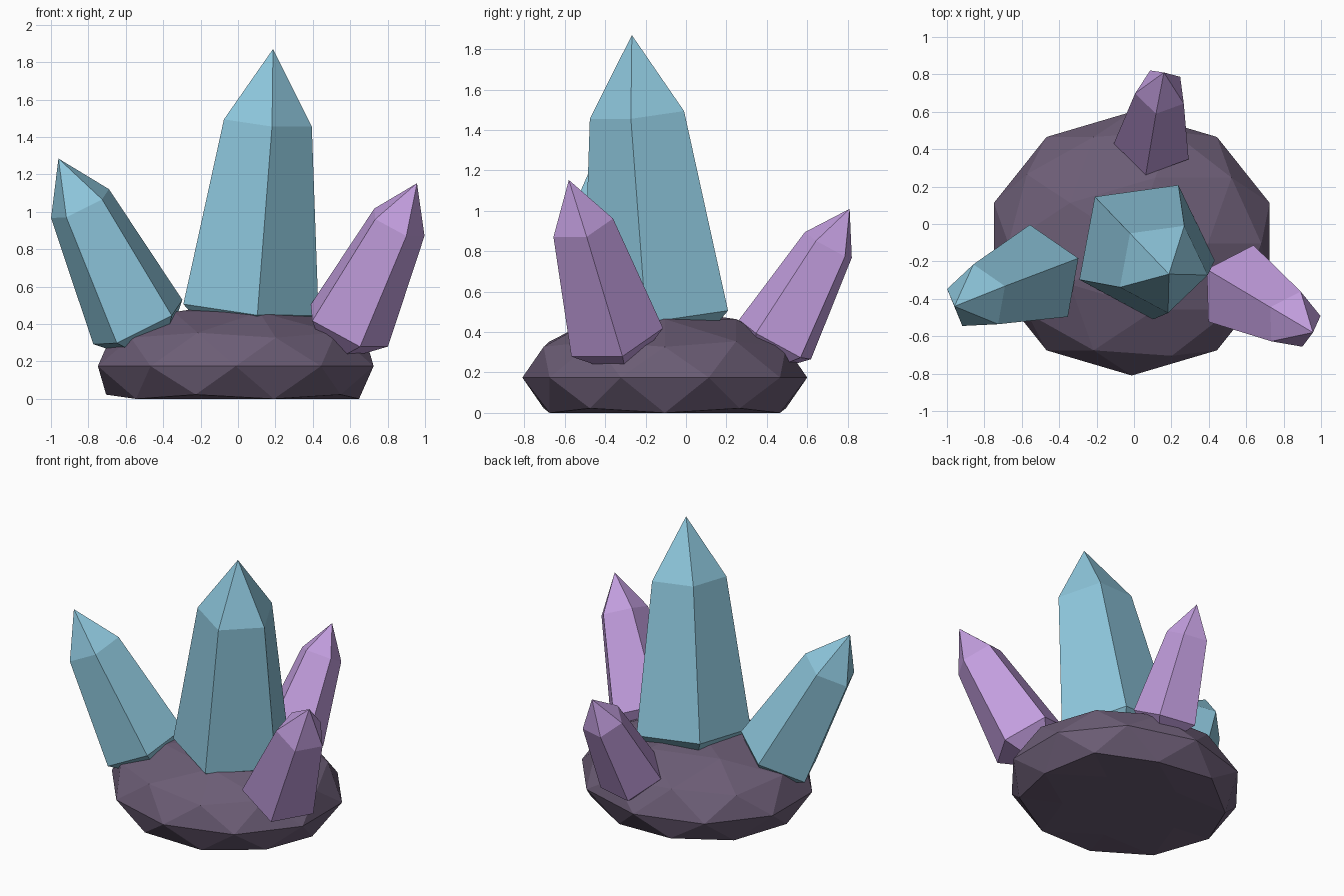
import bpy, bmesh, math
from mathutils import Vector

if "Cube" in bpy.data.objects:
    bpy.data.objects.remove(bpy.data.objects["Cube"])


def material(name, rgb):
    m = bpy.data.materials.new(name)
    m.diffuse_color = (*rgb, 1)
    m.use_nodes = True
    m.node_tree.nodes["Principled BSDF"].inputs["Base Color"].default_value = m.diffuse_color
    return m


BLUE = material("blue_crystal", (0.27, 0.57, 0.72))
PURPLE = material("purple_crystal", (0.54, 0.34, 0.73))
STONE = material("stone", (0.15, 0.11, 0.18))


def add_object(name, bm, mat):
    bmesh.ops.recalc_face_normals(bm, faces=bm.faces)
    mesh = bpy.data.meshes.new(name)
    bm.to_mesh(mesh)
    bm.free()
    mesh.materials.append(mat)
    obj = bpy.data.objects.new(name, mesh)
    bpy.context.collection.objects.link(obj)


def crystal(name, mat, base, tip, corner, radius, sides=5):
    """Pointed prism: widest ring at base, shoulder at 72 %, root buried in the rock."""
    base, tip = Vector(base), Vector(tip)
    axis = tip - base
    d = axis.normalized()
    u = Vector(corner) - base          # one corner sets the twist
    u = (u - d * u.dot(d)).normalized()
    v = d.cross(u)
    bm = bmesh.new()

    def ring(centre, r):
        angles = [math.tau * i / sides for i in range(sides)]
        return [bm.verts.new(centre + (u * math.cos(a) + v * math.sin(a)) * r) for a in angles]

    wide = ring(base, radius)
    shoulder = ring(base + axis * 0.72, radius * 0.65)
    root = bm.verts.new(base - d * radius * 0.9)
    point = bm.verts.new(tip)
    for i in range(sides):
        j = (i + 1) % sides
        bm.faces.new((root, wide[j], wide[i]))
        bm.faces.new((wide[i], wide[j], shoulder[j], shoulder[i]))
        bm.faces.new((shoulder[i], shoulder[j], point))
    add_object(name, bm, mat)


# Rock base: squashed icosphere with a flat underside
bm = bmesh.new()
bmesh.ops.create_icosphere(bm, subdivisions=2, radius=1)
for vert in bm.verts:
    x, y, z = vert.co
    vert.co = (x * 0.775 - 0.012, y * 0.705 - 0.105, max(0, z * 0.34 + 0.175))
bmesh.ops.dissolve_limit(bm, angle_limit=0.001, verts=bm.verts, edges=bm.edges)
add_object("rock_base", bm, STONE)

# Crystals
crystal("main_crystal", BLUE, (0.054, -0.13, 0.49), (0.187, -0.268, 1.87), (-0.29, -0.30, 0.53), 0.385)
crystal("left_crystal", BLUE, (-0.526, -0.28, 0.40), (-0.96, -0.44, 1.285), (-0.55, 0.005, 0.42), 0.28)
crystal("right_crystal", PURPLE, (0.576, -0.352, 0.38), (0.957, -0.58, 1.153), (0.64, -0.11, 0.42), 0.25)
crystal("back_crystal", PURPLE, (0.105, 0.445, 0.355), (0.16, 0.81, 1.01), (0.06, 0.25, 0.475), 0.215)
